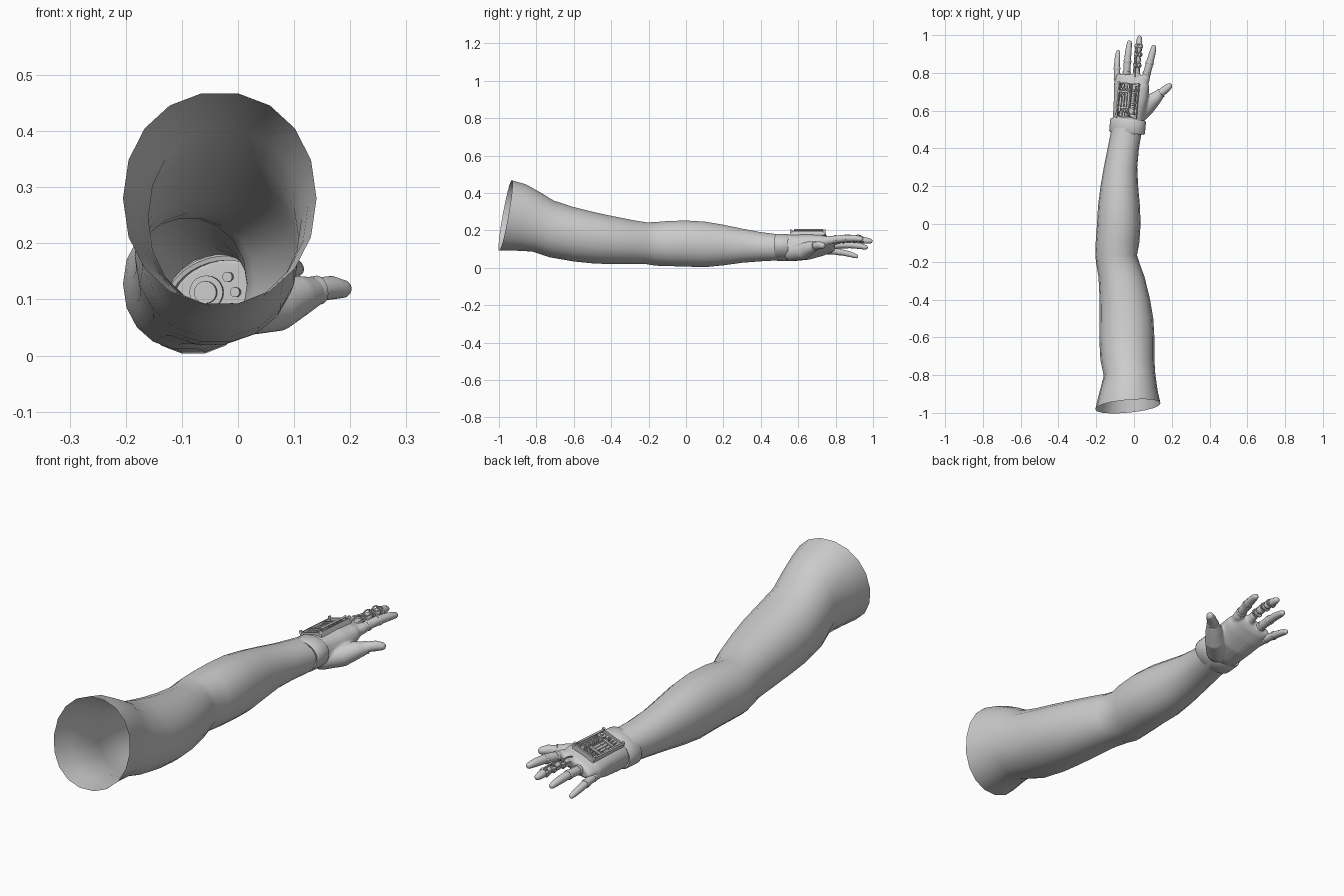
import bpy, bmesh, math
from mathutils import Vector, Matrix

if "Cube" in bpy.data.objects:
    bpy.data.objects.remove(bpy.data.objects["Cube"])

ROLL = math.radians(-17)
YAW = math.radians(-5)


def finish(name, bm, angle=40):
    bmesh.ops.recalc_face_normals(bm, faces=bm.faces)
    me = bpy.data.meshes.new(name)
    bm.to_mesh(me)
    bm.free()
    me.shade_smooth()
    me.set_sharp_from_angle(angle=math.radians(angle))
    ob = bpy.data.objects.new(name, me)
    bpy.context.collection.objects.link(ob)
    return ob


def ring(c, u, v, n=16, p=1.0):
    # (super)elliptical ring around c spanned by u and v
    f = lambda s: math.copysign(abs(s) ** p, s)
    return [Vector(c) + u * f(math.cos(2 * math.pi * i / n)) + v * f(math.sin(2 * math.pi * i / n))
            for i in range(n)]


def add_loft(bm, rings, cap=True, loop=False):
    vs = [[bm.verts.new(p) for p in r] for r in rings]
    n = len(vs[0])
    for a, b in list(zip(vs, vs[1:])) + ([(vs[-1], vs[0])] if loop else []):
        for i in range(n):
            bm.faces.new((a[i], a[(i + 1) % n], b[(i + 1) % n], b[i]))
    if cap:
        bm.faces.new(vs[0])
        bm.faces.new(vs[-1])


def add_tube(bm, pts, n=16, round_start=False, round_end=False):
    # pts: (x, y, z, radius)
    P = [Vector(p[:3]) for p in pts]
    rings = []
    for i, p in enumerate(P):
        t = (P[min(i + 1, len(P) - 1)] - P[max(i - 1, 0)]).normalized()
        ref = Vector((0, 0, 1)) if abs(t.z) < 0.9 else Vector((1, 0, 0))
        u = t.cross(ref).normalized()
        v = u.cross(t)
        r = pts[i][3]
        own = [(p, r)]
        arcs = [(math.sin(a), math.cos(a)) for a in (0.4, 0.8, 1.15, 1.45)]
        if i == 0 and round_start:
            own = [(p - t * r * s, r * c) for s, c in reversed(arcs)] + own
        if i == len(P) - 1 and round_end:
            own += [(p + t * r * s, r * c) for s, c in arcs]
        rings += [ring(q, u * k, v * k, n) for q, k in own]
    add_loft(bm, rings)


def tube(name, pts, n=16, rs=False, re=False):
    bm = bmesh.new()
    add_tube(bm, pts, n, rs, re)
    return finish(name, bm)


def rod(name, M, a, b, r, n=12):
    return tube(name, [(*(M @ Vector(a)), r), (*(M @ Vector(b)), r)], n)


def box(name, M, c, s):
    bm = bmesh.new()
    bmesh.ops.create_cube(bm, size=1, matrix=M @ Matrix.Translation(c) @ Matrix.Diagonal((*s, 1)))
    return finish(name, bm)


# Hollow arm: y, x min, x max, z min, z max, forward tilt, yaw
ARM = [(-.965, -.205, .14, .09, .47, .18, .09), (-.89, -.185, .125, .09, .45, .17, .06),
       (-.80, -.16, .113, .085, .405, .14, .03), (-.72, -.178, .108, .055, .362, .08, 0),
       (-.6, -.184, .108, .032, .327, 0, 0), (-.5, -.182, .102, .022, .302, 0, 0),
       (-.4, -.182, .085, .018, .28, 0, 0), (-.28, -.188, .056, .02, .256, 0, 0),
       (-.21, -.2, .03, .018, .245, 0, 0), (-.165, -.205, .016, .01, .246, 0, 0),
       (-.1, -.203, .028, .008, .252, 0, 0), (0, -.196, .035, .005, .255, 0, 0),
       (.1, -.19, .031, .002, .249, 0, 0), (.2, -.177, .022, .012, .232, 0, 0),
       (.3, -.16, .017, .026, .211, 0, 0), (.4, -.14, .026, .034, .192, 0, 0),
       (.51, -.118, .045, .04, .178, 0, 0)]
rings = []
for y, x0, x1, z0, z1, tilt, yaw in ARM:
    hx, hz = (x1 - x0) / 2, (z1 - z0) / 2
    rings.append(ring((x0 + hx, y, z0 + hz), Vector((hx, hx * yaw, 0)), Vector((0, hz * tilt, hz)), 18, .95))
bm = bmesh.new()
add_loft(bm, rings, cap=False)
finish("arm_skin", bm, 80)

# Wrist cuff, a closed band with rounded edges
R = Matrix.Rotation(YAW, 3, 'Z') @ Matrix.Rotation(ROLL, 3, 'Y')
U, V = R @ Vector((1, 0, 0)), R @ Vector((0, 0, 1))
D = R @ Vector((0, 1, 0))
wrist = Vector((-.034, .517, .109))
bm = bmesh.new()
add_loft(bm, [ring(wrist + D * d, U * (.097 + o), V * (.07 + o), 32) for d, o in
              ((-.035, -.012), (-.037, -.004), (-.03, 0), (.03, 0), (.037, -.004), (.035, -.012))],
         cap=False, loop=True)
finish("wrist_cuff", bm)

# Palm: lofted core, thumb mound and knuckles fused together
PALM = [(.525, -.034, .109, .082, .062), (.58, -.026, .108, .085, .068), (.66, -.015, .112, .093, .062),
        (.73, -.012, .12, .096, .047), (.775, -.012, .124, .085, .032), (.79, -.012, .125, .078, .02)]
FINGERS = {  # base, middle, tip, radius
    "index_finger": ((.062, .775, .148), (.085, .86, .158), (.105, .935, .154), .0195),
    "middle_finger": ((.012, .785, .14), (.02, .88, .15), (.029, .985, .143), .019),
    "ring_finger": ((-.04, .775, .118), (-.034, .87, .123), (-.024, .96, .11), .0185),
    "little_finger": ((-.086, .745, .09), (-.09, .83, .083), (-.084, .91, .062), .0165)}
bm = bmesh.new()
add_loft(bm, [ring((x, y, z), U * a, V * b, 28, .85) for y, x, z, a, b in PALM])
add_tube(bm, [(.01, .565, .08, .045), (.07, .625, .088, .045), (.112, .665, .108, .036),
              (.14, .69, .115, .025)], 20, True, False)
for b, m, t, r in FINGERS.values():
    b, m = Vector(b), Vector(m)
    d = (m - b).normalized()
    add_tube(bm, [(*(b - d * .07), r * 1.15), (*b, r * 1.2), (*(b + d * .015), r)], 16, True, True)
palm = finish("palm", bm)
mod = palm.modifiers.new("fuse", 'REMESH')
mod.mode, mod.voxel_size, mod.use_smooth_shade = 'VOXEL', .0045, True
mod = palm.modifiers.new("soften", 'SMOOTH')
mod.factor, mod.iterations = .5, 6

# Opening in the back of the hand
M = Matrix.Translation((-.034, .655, .172)) @ R.to_4x4()
cutter = box("panel_cutter", M, (0, 0, .012), (.104, .17, .07))
cutter.hide_render = True
cutter.display_type = 'WIRE'
cutter.hide_set(True)
mod = palm.modifiers.new("opening", 'BOOLEAN')
mod.operation, mod.object, mod.solver = 'DIFFERENCE', cutter, 'EXACT'

# Panel frame
for s in (-1, 1):
    box("frame_rail", M, (s * .053, 0, -.002), (.007, .185, .022))
    box("frame_end", M, (0, s * .089, -.002), (.112, .007, .022))
    for e in (-1, 1):
        rod("frame_bolt", M, (s * .053, e * .089, 0), (s * .053, e * .089, .016), .0065)
box("panel_divider", M, (.012, 0, -.01), (.004, .172, .02))

# Pistons with collars inside the opening
for i, x in enumerate((-.041, -.026, -.011, .003)):
    rod("piston_rod", M, (x, -.084, -.004), (x, .084, -.004), .003)
    rod("piston_barrel", M, (x, -.055 + .006 * i, -.004), (x, .015 + .008 * i, -.004), .0062)
    for y in (-.06, -.02, .03, .055):
        rod("piston_collar", M, (x, y, -.004), (x, y + .007, -.004), .0076)
for y in (-.04, .045):
    box("piston_bridge", M, (-.019, y, .006), (.058, .01, .006))

# Gear wheel, link bar and small blocks beside the pistons
rod("gear_wheel", M, (.033, -.055, -.02), (.033, -.055, .01), .017, 20)
rod("gear_hub", M, (.033, -.055, .008), (.033, -.055, .016), .008)
for k in range(8):
    a = k * math.pi / 4
    box("gear_tooth", M @ Matrix.Translation((.033, -.055, .004)) @ Matrix.Rotation(a, 4, 'Z'),
        (.018, 0, 0), (.005, .005, .01))
rod("link_bar", M, (.045, -.075, .018), (.045, .08, .018), .0045)
for y in (-.02, .005, .03, .055):
    box("servo_block", M, (.03, y, -.008), (.018, .016, .028))
    rod("servo_pin", M, (.03, y, .004), (.03, y, .011), .005)

# Wrist mechanism visible through the hollow arm
W = Matrix.Translation(wrist) @ R.to_4x4()
rod("wrist_shaft", W, (-.02, -.03, .01), (-.02, .03, .01), .02, 20)
rod("wrist_shaft_collar", W, (-.02, -.01, .01), (-.02, .02, .01), .03, 20)
for x, z in ((.025, .025), (.03, -.005), (.015, -.03), (-.055, 0)):
    rod("wrist_cable_end", W, (x, -.02, z), (x, .03, z), .009)


def along(b, m, t, f):
    # point on the quadratic arc through base, middle and tip
    b, m, t = Vector(b), Vector(m), Vector(t)
    return b * (2 * f - 1) * (f - 1) + m * 4 * f * (1 - f) + t * f * (2 * f - 1)


# Smooth fingers with joint bands
for name, (b, m, t, r) in FINGERS.items():
    at = lambda f, k: (*along(b, m, t, f), r * k)
    if name == "middle_finger":
        continue
    shape = ((0, 1.05), (.2, 1), (.4, 1.02), (.55, .95), (.75, .9), (.9, .8), (1, .66))
    tube(name, [at(f, k) for f, k in shape], 16, True, True)
    for f, k in ((.1, 1.16), (.42, 1.12)):
        tube(name + "_band", [at(f, k - .08), at(f + .015, k), at(f + .055, k), at(f + .07, k - .08)], 20)

# Thumb with its band
tube("thumb", [(.13, .682, .114, .024), (.15, .7, .119, .021), (.168, .714, .121, .021),
               (.186, .729, .119, .0165)], 16, True, True)
tube("thumb_band", [(.132, .684, .114, .027), (.144, .694, .117, .026)], 20)

# Exposed mechanical middle finger
b, m, t, r = FINGERS["middle_finger"]
at = lambda f, k: (*along(b, m, t, f), r * k)
tube("middle_finger_core", [at(f / 6, .5) for f in range(7)], 12)
for f0, f1 in ((.02, .22), (.38, .52), (.66, .76)):
    tube("middle_finger_segment", [at(f0, .8), at(f0 + .03, .95), at(f1 - .03, .9), at(f1, .75)], 12)
tube("middle_finger_tip", [at(.84, .9), at(.93, .85), at(1, .65)], 16, False, True)
for f in (.3, .59, .8):
    J = Matrix.Translation(along(b, m, t, f)) @ R.to_4x4()
    rod("finger_joint", J, (-.018, 0, 0), (.018, 0, 0), .0125, 16)
    rod("finger_joint_pin", J, (-.022, 0, 0), (.022, 0, 0), .006)
    box("finger_joint_lug", J, (0, 0, .012), (.012, .014, .014))
for s in (-1, 1):
    tube("finger_tendon", [(*(along(b, m, t, f) + U * s * .014 + V * .009), .003)
                           for f in (-.05, .2, .4, .6, .85)], 8)
for f0, f1 in ((-.1, .3), (.3, .59), (.59, .82)):
    tube("finger_cable", [(*(along(b, m, t, f0 + (f1 - f0) * q / 6)
                             + V * (.016 + .011 * math.sin(math.pi * q / 6))), .003) for q in range(7)], 8)
